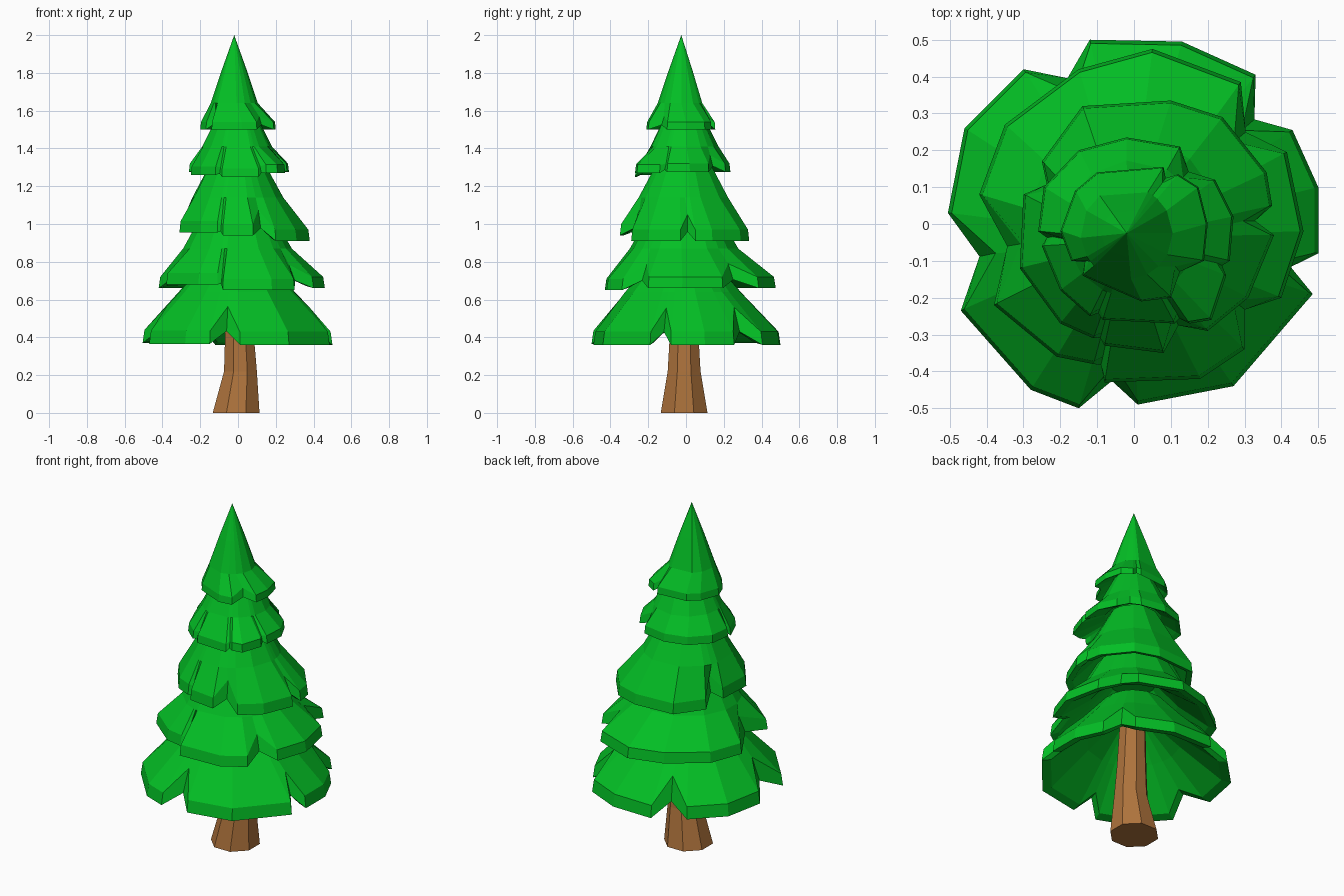
import bpy, bmesh
from math import cos, sin, pi
from mathutils import Vector


def material(name, rgb):
    m = bpy.data.materials.new(name)
    m.diffuse_color = (*rgb, 1)
    return m


def loft(name, rings, mat):
    """Closed flat-shaded solid through rings of equal point count."""
    bm = bmesh.new()
    loops = [[bm.verts.new(p) for p in ring] for ring in rings]
    n = len(loops[0])
    for a, b in zip(loops, loops[1:]):
        for i in range(n):
            j = (i + 1) % n
            bm.faces.new((a[i], a[j], b[j], b[i]))
    bm.faces.new(loops[0][::-1])
    bm.faces.new(loops[-1])
    bmesh.ops.remove_doubles(bm, verts=bm.verts, dist=0.0005)
    bmesh.ops.recalc_face_normals(bm, faces=bm.faces)
    me = bpy.data.meshes.new(name)
    bm.to_mesh(me)
    bm.free()
    me.materials.append(mat)
    ob = bpy.data.objects.new(name, me)
    bpy.context.collection.objects.link(ob)


green = material("needles", (0.001, 0.52, 0.018))
brown = material("bark", (0.42, 0.17, 0.045))

# Trunk: eight-sided, flared foot
loft("trunk", [[(cx + r * cos(pi * (k + 0.5) / 4), -0.01 + r * sin(pi * (k + 0.5) / 4), z)
                for k in range(8)]
               for z, r, cx in ((0, 0.134, -0.01), (0.22, 0.094, 0.013), (0.4, 0.083, 0.008), (0.72, 0.07, 0.0))],
     brown)


def tier(name, z, thick, notch, upper, lobes):
    """Skirt of branch lobes (lift, rim points) with a fold between neighbours."""
    low, top = [], []
    for i, (lift, pts) in enumerate(lobes):
        for x, y in pts:
            low.append(Vector((x, y, z + lift)))
            top.append(Vector((x * 0.98, y * 0.98, z + lift + thick)))
        nlift, npts = lobes[(i + 1) % len(lobes)]
        a, b = Vector(pts[-1]), Vector(npts[0])
        m = (a + b) / 2
        w = min(1, ((a - b).length / (0.22 * m.length)) ** 2)   # narrow gaps fold less
        h = z + (lift + nlift) / 2
        fold_low, fold_top = m * (1 - 0.14 * w), m * (0.97 - 0.2 * w)
        low.append(Vector((*fold_low, h + notch * 0.35 * w)))
        top.append(Vector((*fold_top, h + max(notch * w, thick))))
    axis = Vector((-0.005, -0.012, 0))

    def ring(r, h):
        c = axis if h < 1.6 else Vector((-0.02, -0.025, 0))
        return [c + Vector((p.x, p.y, 0)).normalized() * r + Vector((0, 0, h)) for p in low]

    (r1, z1), (r2, z2) = upper[:2]
    lip = [Vector((p.x * 0.9, p.y * 0.9, p.z + 0.012)) for p in low]
    inner = [ring(r2 * 0.6, z2 - 0.1), ring(r1 * 0.82, z1 - 0.07), lip]
    loft(name, inner + [low, top] + [ring(r, h) for r, h in upper], green)


# Branch tiers, bottom to top
tier("branches_bottom", 0.36, 0.07, 0.2, ((0.31, 0.64), (0.17, 0.80)), [
    (0, [(0.50, -0.08), (0.50, 0.10), (0.43, 0.255)]),
    (0, [(0.33, 0.405), (0.13, 0.495), (-0.12, 0.50)]),
    (0.01, [(-0.30, 0.42), (-0.46, 0.26), (-0.505, 0.03)]),
    (0.005, [(-0.47, -0.235), (-0.28, -0.45), (-0.15, -0.50)]),
    (0, [(0.01, -0.49), (0.27, -0.44), (0.485, -0.19)])])

tier("branches_lower", 0.65, 0.06, 0.13, ((0.29, 0.87), (0.2, 1.03)), [
    (0.01, [(0.40, -0.20), (0.46, -0.02), (0.415, 0.195)]),
    (0.01, [(0.29, 0.385), (0.05, 0.475), (-0.15, 0.42), (-0.35, 0.27), (-0.42, 0.08)]),
    (0.03, [(-0.38, -0.22), (-0.21, -0.36), (-0.11, -0.38)]),
    (0, [(-0.08, -0.43), (0.18, -0.42), (0.30, -0.34)])])

tier("branches_middle", 0.91, 0.06, 0.15, ((0.245, 1.14), (0.13, 1.35)), [
    (0, [(0.375, 0.05), (0.36, 0.14), (0.24, 0.29), (0.10, 0.335), (-0.14, 0.32), (-0.25, 0.17)]),
    (0.045, [(-0.30, 0.08), (-0.31, -0.12), (-0.20, -0.27), (-0.11, -0.31)]),
    (0.03, [(-0.08, -0.33), (0.08, -0.35)]),
    (0, [(0.20, -0.29), (0.31, -0.20), (0.38, -0.03)])])

tier("branches_upper", 1.25, 0.045, 0.09, ((0.185, 1.41), (0.10, 1.58)), [
    (0.025, [(0.26, -0.10), (0.27, 0.02), (0.22, 0.12)]),
    (0.025, [(0.125, 0.21), (-0.02, 0.235), (-0.15, 0.20), (-0.245, 0.10), (-0.26, -0.02)]),
    (0.01, [(-0.25, -0.06), (-0.20, -0.18), (-0.12, -0.25)]),
    (0, [(-0.085, -0.26), (0.11, -0.27)]),
    (0.02, [(0.15, -0.27), (0.21, -0.26), (0.25, -0.14)])])

tier("branches_top", 1.5, 0.04, 0.07, ((0.125, 1.64), (0.068, 1.81), (0, 2.0)), [
    (0, [(0.19, -0.10), (0.20, 0.0), (0.175, 0.10), (0.12, 0.135)]),
    (0, [(0.08, 0.155), (-0.10, 0.14), (-0.16, 0.09), (-0.20, -0.02), (-0.17, -0.10)]),
    (0, [(-0.14, -0.14), (0.02, -0.21), (0.10, -0.20)])])
